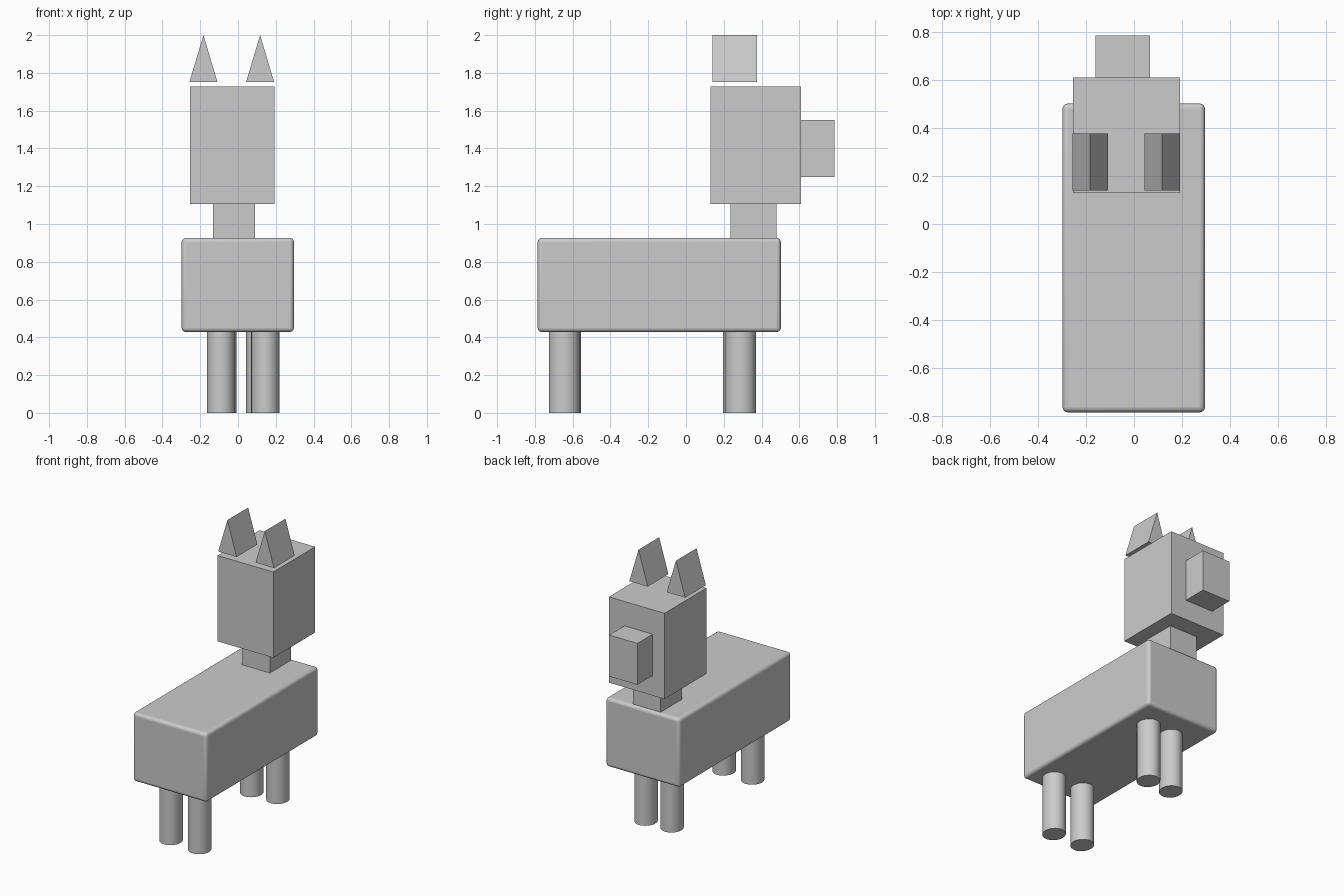
import bpy, bmesh, math

cube = bpy.data.objects.get("Cube")
if cube:
    bpy.data.objects.remove(cube)

grey = bpy.data.materials.new("plain grey")
grey.use_nodes = True
colour = (0.6, 0.6, 0.6, 1)
grey.diffuse_color = colour
grey.node_tree.nodes["Principled BSDF"].inputs["Base Color"].default_value = colour


def finish(name):
    obj = bpy.context.object
    obj.name = name
    obj.data.materials.append(grey)
    bpy.ops.object.transform_apply(location=False, rotation=False, scale=True)
    return obj


def box(name, x, y, z):
    """Box spanning the given (low, high) ranges."""
    bpy.ops.mesh.primitive_cube_add(size=1, location=[sum(r) / 2 for r in (x, y, z)])
    bpy.context.object.scale = [r[1] - r[0] for r in (x, y, z)]
    return finish(name)


def leg(name, x, y):
    """Slightly oval round leg reaching just into the body."""
    bpy.ops.mesh.primitive_cylinder_add(vertices=32, radius=0.5, depth=0.46, location=(x, y, 0.23))
    bpy.context.object.scale = (0.15, 0.162, 1)
    finish(name)
    bpy.ops.object.shade_smooth_by_angle(angle=math.radians(30))


def ear(name, x, width=0.148, y=(0.14, 0.377), z=(1.752, 2.0)):
    """Triangular prism with its ridge running front to back."""
    bm = bmesh.new()
    ends = [[bm.verts.new((px, py, pz)) for px, pz in
             ((x - width / 2, z[0]), (x + width / 2, z[0]), (x, z[1]))] for py in y]
    for end in ends:
        bm.faces.new(end)
    for i in range(3):
        j = (i + 1) % 3
        bm.faces.new((ends[0][i], ends[0][j], ends[1][j], ends[1][i]))
    bmesh.ops.recalc_face_normals(bm, faces=bm.faces)
    mesh = bpy.data.meshes.new(name)
    bm.to_mesh(mesh)
    bm.free()
    mesh.materials.append(grey)
    bpy.context.collection.objects.link(bpy.data.objects.new(name, mesh))


# Body with softened edges
body = box("body", (-0.298, 0.296), (-0.785, 0.502), (0.428, 0.927))
bevel = body.modifiers.new("soft edges", "BEVEL")
bevel.width = 0.022
bevel.segments = 4
bpy.ops.object.shade_smooth_by_angle(angle=math.radians(30))

# Neck, head and snout
box("neck", (-0.132, 0.091), (0.236, 0.48), (0.92, 1.11))
box("head", (-0.255, 0.192), (0.13, 0.61), (1.105, 1.727))
box("snout", (-0.16, 0.067), (0.6, 0.785), (1.25, 1.55))

# Ears float just above the head
ear("right_ear", -0.183)
ear("left_ear", 0.117)

# Legs
leg("rear_left_leg", 0.145, -0.645)
leg("rear_right_leg", -0.09, -0.637)
leg("front_left_leg", 0.118, 0.289)
leg("front_right_leg", -0.083, 0.277)
